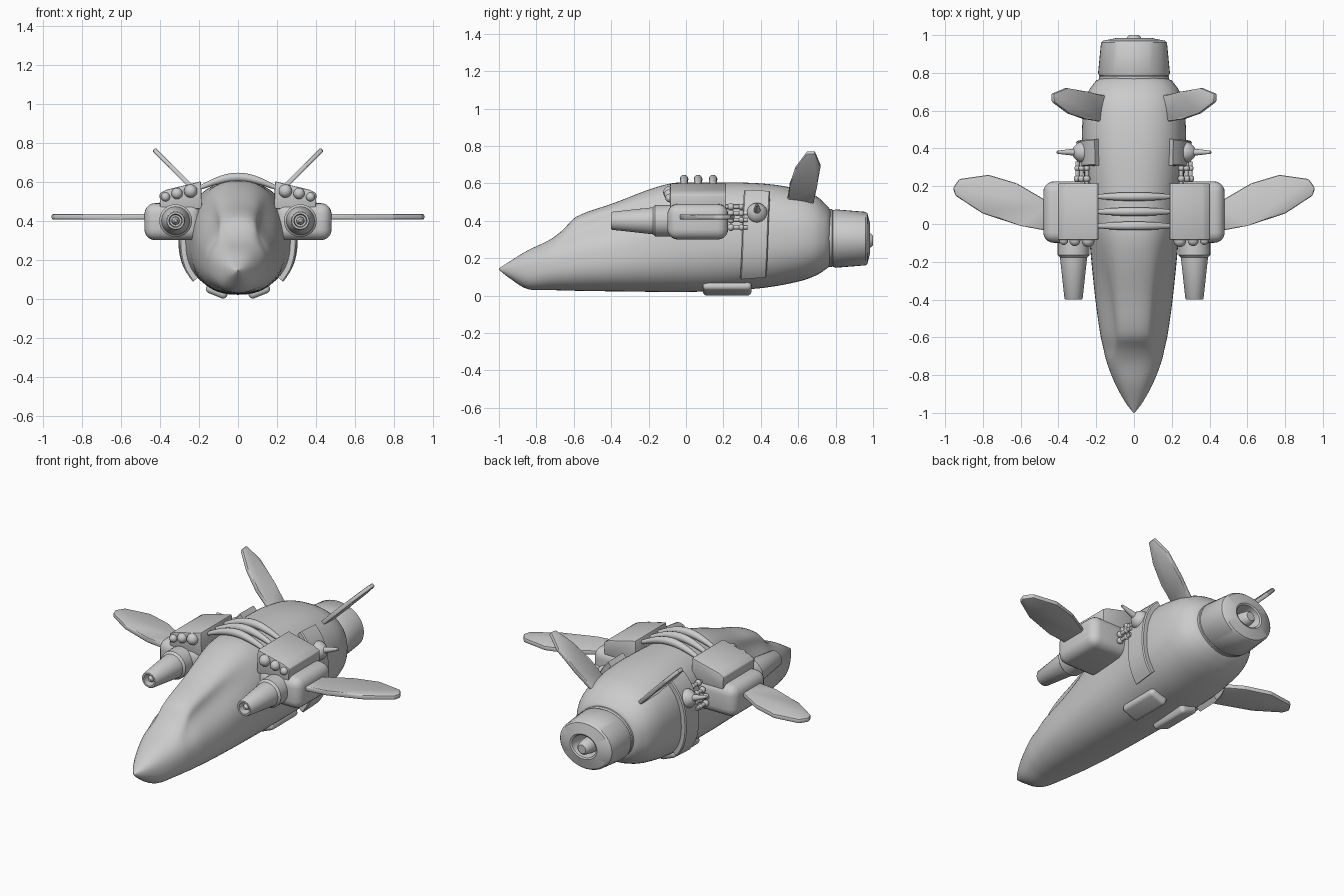
import bpy, bmesh, math
from mathutils import Vector, Matrix

if "Cube" in bpy.data.objects:
    bpy.data.objects.remove(bpy.data.objects["Cube"])


def finish(bm, name, mirror=False, angle=35):
    bmesh.ops.recalc_face_normals(bm, faces=bm.faces)
    me = bpy.data.meshes.new(name)
    bm.to_mesh(me)
    bm.free()
    ob = bpy.data.objects.new(name, me)
    bpy.context.collection.objects.link(ob)
    if mirror:
        ob.modifiers.new("Mirror", 'MIRROR').use_mirror_merge = False
    bpy.ops.object.select_all(action='DESELECT')
    ob.select_set(True)
    bpy.context.view_layer.objects.active = ob
    bpy.ops.object.shade_smooth_by_angle(angle=math.radians(angle))
    return ob


def loft(bm, rings, closed=True):
    vs = [[bm.verts.new(p) for p in r] for r in rings]
    n = len(rings[0])
    for a, b in zip(vs, vs[1:]):
        for i in range(n if closed else n - 1):
            j = (i + 1) % n
            bm.faces.new((a[i], a[j], b[j], b[i]))
    return vs


def lathe(name, origin, direction, profile, n=32, mirror=False, sx=1, bm=None):
    """Revolve (distance, radius) points about an axis."""
    rot = Vector((0, 0, 1)).rotation_difference(Vector(direction)).to_matrix()
    rings = []
    for t, r in profile:
        rings.append([])
        for i in range(n):
            a = 2 * math.pi * i / n
            p = rot @ Vector((r * math.cos(a), r * math.sin(a), t))
            rings[-1].append(Vector(origin) + Vector((p.x * sx, p.y, p.z)))
    own = bm is None
    bm = bm or bmesh.new()
    vs = loft(bm, rings)
    bm.faces.new(vs[0])
    bm.faces.new(vs[-1])
    if own:
        return finish(bm, name, mirror)


def ball(bm, c, r):
    bmesh.ops.create_uvsphere(bm, u_segments=16, v_segments=10, radius=r,
                              matrix=Matrix.Translation(c))


def bevel(bm, w, seg):
    bmesh.ops.bevel(bm, geom=bm.edges[:], offset=w, segments=seg, profile=0.5,
                    affect='EDGES', clamp_overlap=True)


def box(name, c, size, w, tilt=0):
    bm = bmesh.new()
    bmesh.ops.create_cube(bm, size=1)
    bmesh.ops.scale(bm, vec=size, verts=bm.verts)
    bevel(bm, w, 5)
    bmesh.ops.transform(bm, verts=bm.verts, matrix=Matrix.Translation(c) @ Matrix.Rotation(tilt, 4, 'Y'))
    return finish(bm, name, True)


def slab(name, pts, offset, w, seg=2):
    """Thick plate from an outline, centred on the outline plane."""
    bm = bmesh.new()
    o = Vector(offset)
    a = [bm.verts.new(Vector(p) - o / 2) for p in pts]
    b = [bm.verts.new(Vector(p) + o / 2) for p in pts]
    n = len(pts)
    bm.faces.new(a)
    bm.faces.new(b)
    for i in range(n):
        bm.faces.new((a[i], a[(i + 1) % n], b[(i + 1) % n], b[i]))
    bevel(bm, w, seg)
    return finish(bm, name, True)


# Hull stations: y, bottom z, middle z, top z, half width, canopy groove depth
KEYS = [(-1.0, .138, .142, .146, .003, 0), (-.95, .098, .14, .178, .042, 0),
        (-.85, .036, .14, .24, .098, 0), (-.73, .03, .16, .298, .145, .0),
        (-.66, .028, .17, .35, .162, .12), (-.59, .026, .18, .42, .178, .24),
        (-.4, .023, .20, .49, .205, .24), (-.1, .02, .25, .596, .235, .05),
        (.1, .022, .28, .605, .25, 0), (.4, .04, .30, .60, .275, 0),
        (.6, .075, .31, .57, .268, 0), (.7, .11, .31, .53, .243, 0),
        (.76, .15, .31, .475, .20, 0)]


def station(y):
    i = max(k for k in range(len(KEYS) - 1) if KEYS[k][0] <= y or k == 0)
    a, b = KEYS[i], KEYS[i + 1]
    p, q = KEYS[max(i - 1, 0)], KEYS[min(i + 2, len(KEYS) - 1)]
    h = b[0] - a[0]
    t = (y - a[0]) / h
    out = []
    for k in range(1, 6):
        m0 = (b[k] - p[k]) / (b[0] - p[0]) * h
        m1 = (q[k] - a[k]) / (q[0] - a[0]) * h
        out.append((2*t**3 - 3*t*t + 1) * a[k] + (t**3 - 2*t*t + t) * m0
                   + (3*t*t - 2*t**3) * b[k] + (t**3 - t*t) * m1)
    return out


def hull_point(y, ang, grow=0):
    zb, zm, zt, w, g = station(y)
    c, s = math.cos(ang), math.sin(ang)
    e = .86
    x = (w + grow) * math.copysign(abs(c) ** e, c)
    z = zm + ((zt - zm if s > 0 else zm - zb) + grow) * math.copysign(abs(s) ** e, s)
    side = math.degrees(math.asin(s))
    x *= 1 - g * math.exp(-((side - 42) / 20) ** 2)
    return Vector((x, y, z))


# Fuselage
bm = bmesh.new()
N = 64
rings = [[hull_point(-1 + 1.76 * k / 80, 2 * math.pi * i / N) for i in range(N)] for k in range(81)]
rings.append([Vector((p.x * .85, .772, .31 + (p.z - .31) * .9)) for p in rings[-1]])
vs = loft(bm, rings)
bm.faces.new(vs[0])
bm.faces.new(vs[-1])
finish(bm, "fuselage", angle=40)

# Tail engine: neck, nozzle with recessed throat, centre cone
lathe("engine_neck", (0, .74, .308), (0, 1, 0), [(0, .155), (.04, .155), (.05, .145), (.08, .145)], 40, sx=1.2)
lathe("engine_nozzle", (0, .78, .305), (0, 1, 0),
      [(0, .14), (.005, .15), (.02, .156), (.18, .143), (.19, .135), (.205, .075), (.20, .066), (.10, .05)],
      40, sx=1.22)
lathe("engine_cone", (0, .86, .295), (0, 1, 0), [(0, .05), (.08, .045), (.13, .036), (.14, .026)], 24)

# Side nacelles and their guns
box("nacelle", (.335, .063, .395), (.29, .325, .19), .055)
lathe("gun_barrel", (.32, -.06, .40), (0, -1, 0),
      [(0, .084), (.105, .084), (.115, .074), (.117, .072), (.335, .048), (.34, .044),
       (.34, .034), (.28, .03)], 32, True)
lathe("gun_core", (.32, -.32, .40), (0, -1, 0), [(0, .022), (.055, .02), (.075, .008)], 16, True)

# Missile launcher boxes with round warheads
slab("launcher", [(.185, .065, .46), (.40, .065, .46), (.402, .065, .54), (.37, .065, .558), (.19, .065, .602)],
     (0, .30, 0), .006)
bm = bmesh.new()
for x, z, r in ((.243, .552, .034), (.313, .54, .029), (.372, .522, .023)):
    ball(bm, (x, -.088, z), r)
finish(bm, "warheads", True)

# Wings and tail fins
slab("wing", [(x, y, .42) for x, y in ((.44, -.04), (.60, -.01), (.80, .055), (.945, .15), (.958, .19),
     (.925, .238), (.77, .26), (.62, .215), (.44, .11))], (0, 0, .028), .009)
slab("tail_fin", [(x, y, x + .335) for x, y in ((.135, .675), (.165, .54), (.26, .555), (.35, .585), (.43, .645),
     (.432, .69), (.36, .72), (.25, .70))], (-.017, 0, .017), .008)

# Hoses arching over the back, thicker in the middle
bm = bmesh.new()
for y in (-.01, .065, .145):
    rings = []
    for k in range(25):
        u = -1 + k / 12
        r = .011 + .012 * (1 - u * u)
        c = Vector((.2 * u, y, .567 + .056 * math.cos(u * math.pi / 2)))
        rings.append([c + Vector((0, r * math.cos(a), r * math.sin(a)))
                      for a in [2 * math.pi * i / 12 for i in range(12)]])
    loft(bm, rings)
finish(bm, "back_hoses")

# Curved armour panels hugging the hull
bm = bmesh.new()
rings = []
for k in range(19):
    a = math.radians(-42 + 92 * k / 18)
    lean = .01 * (k / 9 - 1)
    y0, y1 = .30 + lean, .44 + lean
    rings.append([hull_point(y0, a, -.02), hull_point(y0, a, .024), hull_point(y0 + .006, a, .03),
                  hull_point(y1 - .006, a, .03), hull_point(y1, a, .024), hull_point(y1, a, -.02)])
vs = loft(bm, rings)
bm.faces.new(vs[0])
bm.faces.new(vs[-1])
finish(bm, "side_panel", True)

# Spiked side turrets
lathe("side_turret", (.255, .38, .435), (.95, 0, .32),
      [(0, .054), (.03, .054), (.045, .048), (.062, .032), (.07, .018), (.11, .014), (.158, .008), (.163, .003)],
      24, True)

# Pipes with bulbs between nacelles and panels
bm = bmesh.new()
for x, z in ((.25, .475), (.278, .44), (.30, .405), (.30, .365)):
    lathe("", (x, .20, z), (0, 1, 0), [(0, .011), (.13, .011)], 12, bm=bm)
    ball(bm, (x, .24, z), .019)
    ball(bm, (x, .295, z), .016)
finish(bm, "feed_pipes", True)

# Landing skids
box("landing_skid", (.105, .22, .047), (.115, .26, .068), .022, math.radians(-22))
